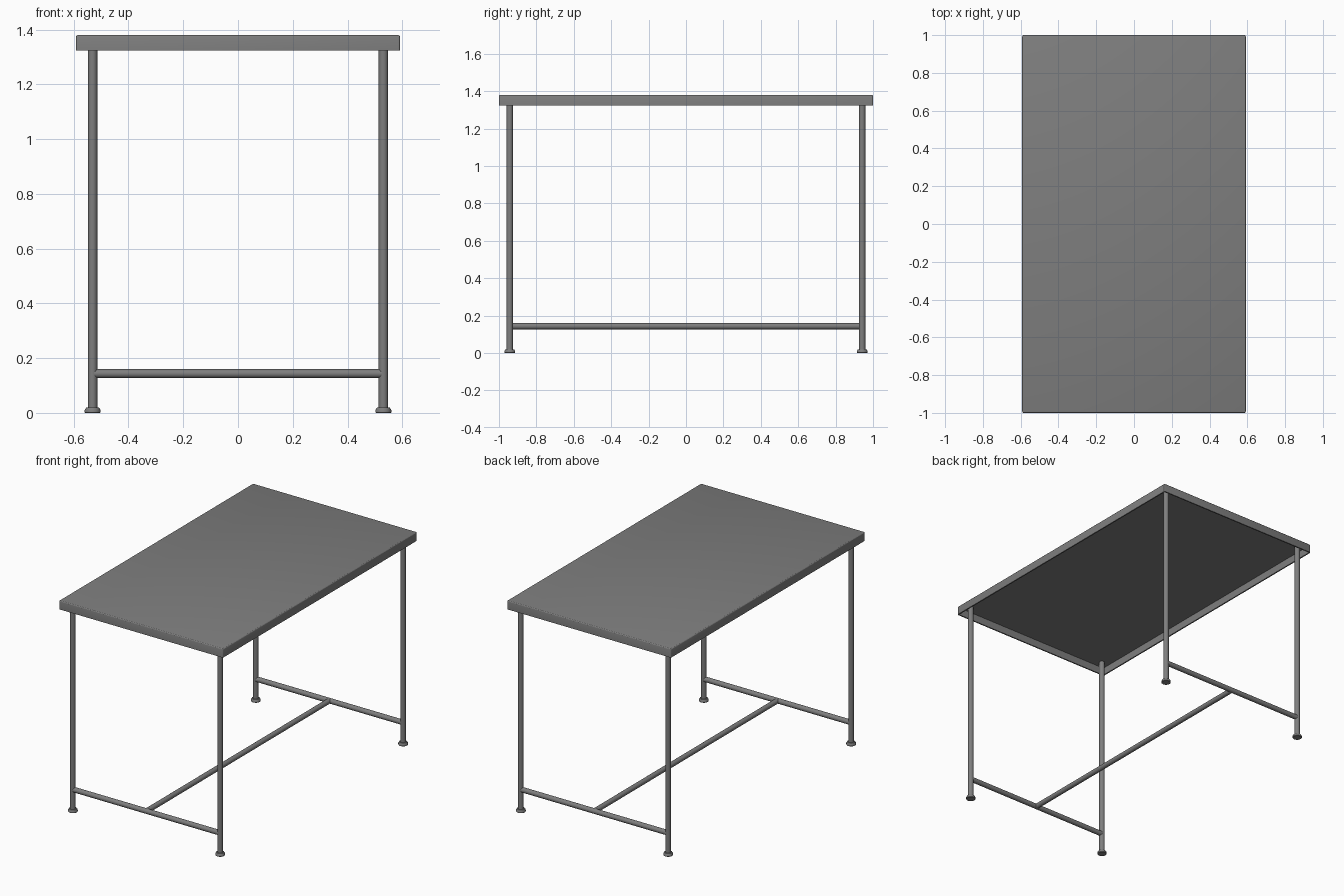
import bpy, bmesh
from math import radians, cos, sin, pi
from mathutils import Vector

if "Cube" in bpy.data.objects:
    bpy.data.objects.remove(bpy.data.objects["Cube"])

LEG_X, LEG_Y = 0.531, 0.942
TUBE_R, BAR_R, BAR_Z = 0.017, 0.0163, 0.1435
TOP_Z, UNDER_Z, RIM_H = 1.38, 1.372, 0.057

# Dark painted metal
dark = bpy.data.materials.new("dark_metal")
dark.diffuse_color = (0.21, 0.21, 0.21, 1)
dark.use_nodes = True
dark.node_tree.nodes["Principled BSDF"].inputs["Base Color"].default_value = dark.diffuse_color


def finish(name, bm, angle=35):
    bmesh.ops.recalc_face_normals(bm, faces=bm.faces)
    mesh = bpy.data.meshes.new(name)
    bm.to_mesh(mesh)
    bm.free()
    mesh.materials.append(dark)
    obj = bpy.data.objects.new(name, mesh)
    bpy.context.collection.objects.link(obj)
    bpy.ops.object.select_all(action='DESELECT')
    obj.select_set(True)
    bpy.context.view_layer.objects.active = obj
    bpy.ops.object.shade_smooth_by_angle(angle=radians(angle))
    return obj


def tube(name, a, b, r=TUBE_R, sides=24):
    a, b = Vector(a), Vector(b)
    bm = bmesh.new()
    bmesh.ops.create_cone(bm, cap_ends=True, segments=sides,
                          radius1=r, radius2=r, depth=(b - a).length)
    rot = Vector((0, 0, 1)).rotation_difference(b - a).to_matrix().to_4x4()
    bmesh.ops.transform(bm, matrix=rot, verts=bm.verts)
    bmesh.ops.translate(bm, vec=(a + b) / 2, verts=bm.verts)
    return finish(name, bm)


def lathe(name, profile, x, y, sides=24):
    bm = bmesh.new()
    rings = [[bm.verts.new((x + r * cos(2 * pi * i / sides),
                            y + r * sin(2 * pi * i / sides), z))
              for i in range(sides)] for r, z in profile]
    for lo, hi in zip(rings, rings[1:]):
        for i in range(sides):
            j = (i + 1) % sides
            bm.faces.new((lo[i], lo[j], hi[j], hi[i]))
    bm.faces.new(rings[0])
    bm.faces.new(rings[-1])
    return finish(name, bm)


# Table top: thin tray turned upside down, with a folded rim
bm = bmesh.new()
bmesh.ops.create_cube(bm, size=1)
bmesh.ops.scale(bm, vec=(1.184, 2.0, RIM_H), verts=bm.verts)
bmesh.ops.translate(bm, vec=(0, 0, TOP_Z - RIM_H / 2), verts=bm.verts)
bottom = min(bm.faces, key=lambda f: f.calc_center_median().z)
bottom_edges = set(bottom.edges)
outer = [e for e in bm.edges if e not in bottom_edges]
bmesh.ops.inset_region(bm, faces=[bottom], thickness=0.012)
for v in bmesh.ops.extrude_discrete_faces(bm, faces=[bottom])['faces'][0].verts:
    v.co.z = UNDER_Z
bmesh.ops.bevel(bm, geom=outer, offset=0.008, segments=3,
                profile=0.5, affect='EDGES')
finish("table_top", bm, 20)

# Legs with flared feet
foot = [(0.027, 0), (0.029, 0.002), (0.029, 0.010), (0.024, 0.019), (0.016, 0.020)]
for sy, depth in ((-1, "front"), (1, "back")):
    for sx, side in ((-1, "left"), (1, "right")):
        x, y = sx * LEG_X, sy * LEG_Y
        tube(f"{depth}_{side}_leg", (x, y, 0.015), (x, y, UNDER_Z + 0.003))
        lathe(f"{depth}_{side}_foot", foot, x, y)
    # End stretcher between the two legs
    tube(f"{depth}_stretcher", (-LEG_X, sy * LEG_Y, BAR_Z),
         (LEG_X, sy * LEG_Y, BAR_Z), BAR_R)

# Long stretcher joining the two end stretchers
tube("long_stretcher", (0, -LEG_Y, BAR_Z), (0, LEG_Y, BAR_Z), BAR_R)
